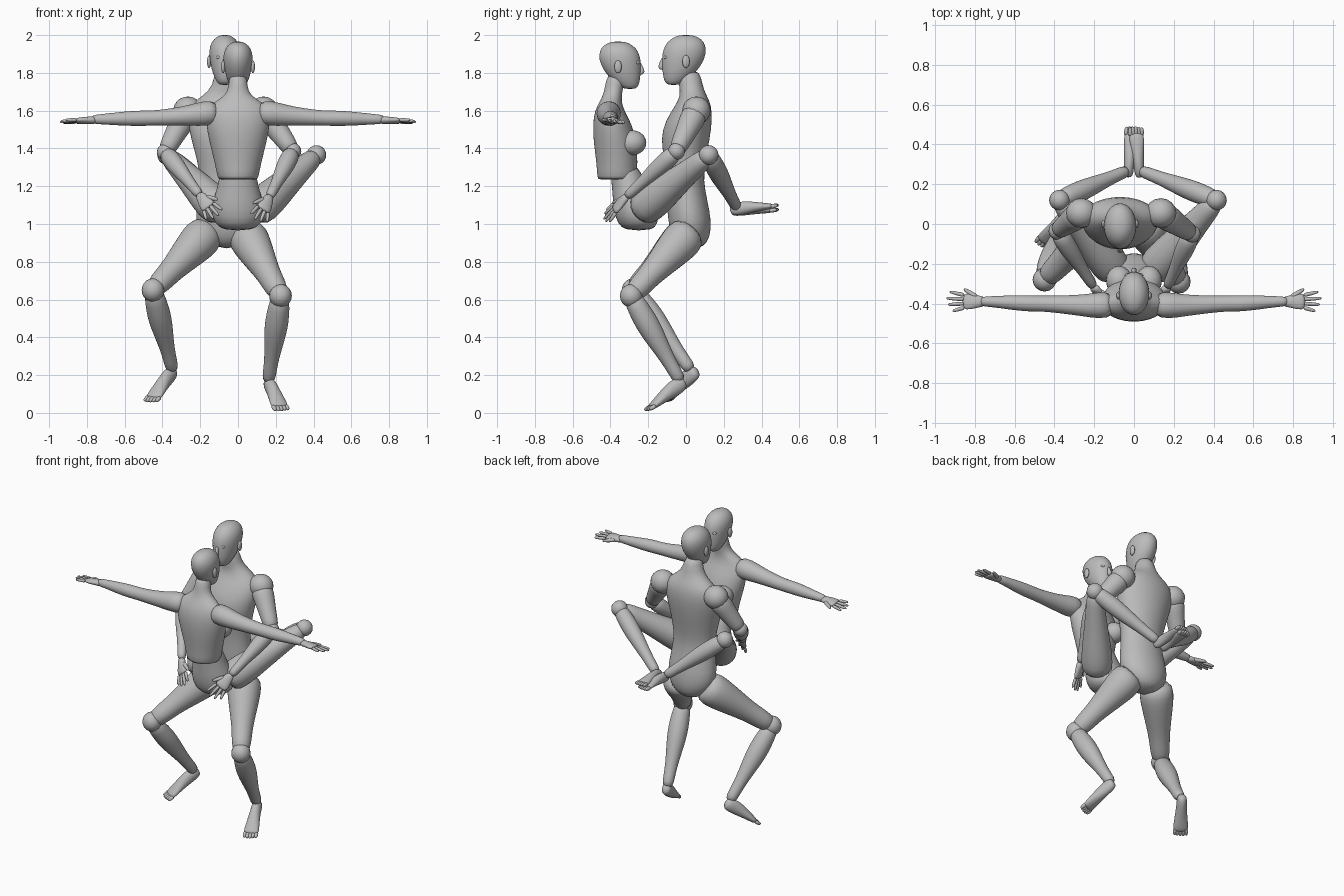
import bpy, bmesh, math
from mathutils import Vector as V

if "Cube" in bpy.data.objects:
    bpy.data.objects.remove(bpy.data.objects["Cube"])

grey = bpy.data.materials.new("mannequin grey")
grey.diffuse_color = (0.5, 0.5, 0.5, 1)
grey.use_nodes = True
grey.node_tree.nodes["Principled BSDF"].inputs["Base Color"].default_value = grey.diffuse_color


def loft(name, stations, side=(1, 0, 0), axis=None, seg=16, level=1):
    """Skin elliptical rings (x, y, z, half width, half depth)."""
    bm = bmesh.new()
    rings = []
    n = len(stations)
    for i, s in enumerate(stations):
        c = V(s[:3])
        t = V(axis) if axis else V(stations[min(i + 1, n - 1)][:3]) - V(stations[max(i - 1, 0)][:3])
        t.normalize()
        u = V(side) - t * V(side).dot(t)
        u.normalize()
        w = t.cross(u)
        rings.append([bm.verts.new(c + u * s[3] * math.cos(2 * math.pi * k / seg)
                                   + w * s[4] * math.sin(2 * math.pi * k / seg)) for k in range(seg)])
    for a, b in zip(rings, rings[1:]):
        for k in range(seg):
            j = (k + 1) % seg
            bm.faces.new((a[k], a[j], b[j], b[k]))
    bm.faces.new(rings[0][::-1])
    bm.faces.new(rings[-1])
    bmesh.ops.recalc_face_normals(bm, faces=bm.faces[:])
    return finish(name, bm, level)


def finish(name, bm, level=0):
    me = bpy.data.meshes.new(name)
    bm.to_mesh(me)
    bm.free()
    me.materials.append(grey)
    for p in me.polygons:
        p.use_smooth = True
    ob = bpy.data.objects.new(name, me)
    bpy.context.collection.objects.link(ob)
    if level:
        ob.modifiers.new("smooth", 'SUBSURF').levels = level
    return ob


def ball(name, c, r):
    bm = bmesh.new()
    bmesh.ops.create_uvsphere(bm, u_segments=16, v_segments=10, radius=1)
    for v in bm.verts:
        v.co = V([v.co[i] * r[i] + c[i] for i in range(3)])
    return finish(name, bm)


def limb(name, p, q, radii, side=(1, 0.3, 0.2)):
    """Straight limb, radii evenly spaced from p to q."""
    p, q = V(p), V(q)
    n = len(radii) - 1
    return loft(name, [(*p.lerp(q, i / n), r, r) for i, r in enumerate(radii)], side)


def hand(name, wrist, d, across, size=0.18):
    """Palm, four fingers and a thumb (on the +across side)."""
    w, d, a = V(wrist), V(d).normalized(), V(across)
    a = (a - d * a.dot(d)).normalized()
    loft(name + "_palm", [(*(w + d * size * f), hw, hd) for f, hw, hd in
                          ((-.08, .025, .022), (.12, .03, .02), (.35, .042, .018), (.56, .042, .014))], a)
    for i, ln in enumerate((.38, .46, .42, .3)):
        b = w + d * size * .5 + a * (.032 - .021 * i)
        e = b + d * size * ln * 1.1 + a * (.018 - .012 * i)
        limb(f"{name}_finger_{i}", b, e, (.011, .01, .009, .006), a)
    b = w + d * size * .15 + a * .02
    limb(name + "_thumb", b, b + d * size * .38 + a * .045, (.014, .013, .011, .007), a)


def foot(name, heel, toe, side, w=.045):
    """Foot lofted from heel to toes, with toe tips."""
    h, t, s = V(heel), V(toe), V(side)
    f = (t - h).normalized()
    s = (s - f * s.dot(f)).normalized()
    up = f.cross(s)
    if up.z < 0:
        up = -up
    loft(name, [(*(h.lerp(t, k) + up * o), hw * w, hd * w) for k, o, hw, hd in
                ((0, .01, .5, .6), (.1, .012, .72, .95), (.3, .012, .72, 1.0), (.55, .003, .9, .72),
                 (.78, -.008, 1.08, .48), (.9, -.012, 1.0, .36))], s)
    for i in range(5):
        b = h.lerp(t, .83) - up * .012 + s * w * (-.8 + .4 * i)
        limb(f"{name}_toe_{i}", b, b + f * (.05 - .004 * abs(i - 1.5)), (.012, .012, .011, .007), s)


def head(name, c, front, sc=1.0):
    """Bald head; front is -1 or +1 along y."""
    x, y, z = c
    prof = ((-.135, .055, .03, .03), (-.115, .045, .045, .06), (-.07, .025, .066, .088), (-.02, .008, .077, .108),
            (.03, -.002, .084, .118), (.075, -.008, .08, .11), (.11, -.012, .06, .085), (.132, -.012, .025, .035))
    loft(name, [(x, y + front * o * sc, z + h * sc, a * sc, b * sc) for h, o, a, b in prof], axis=(0, 0, 1), seg=20)
    loft(name + "_nose", [(x, y + front * o * sc, z + h * sc, a, a) for h, o, a in
                          ((.015, .108, .008), (-.015, .117, .012), (-.04, .122, .017), (-.055, .112, .012))],
         axis=(0, 0, 1), seg=8)
    loft(name + "_lips", [(x + k * .026, y + front * (.1 - .012 * abs(k)) * sc, z - .075 * sc, r, r)
                          for k, r in ((-1, .004), (-.4, .01), (.4, .01), (1, .004))], (0, 0, 1), seg=8)
    for s in (-1, 1):
        ball(f"{name}_ear_{s}", (x + s * .083 * sc, y - front * .012, z - .01), (.011, .02, .034))
        ball(f"{name}_eye_{s}", (x + s * .031, y + front * .094 * sc, z + .012), (.016, .012, .01))


# standing figure: torso with neck, head
loft("standing_torso", [
    (-.06, .03, .87, .06, .06), (-.06, .025, .93, .14, .105), (-.06, .02, 1.02, .17, .115),
    (-.06, .005, 1.12, .155, .11), (-.06, -.005, 1.23, .14, .097), (-.065, -.005, 1.33, .15, .108),
    (-.07, -.005, 1.45, .18, .132), (-.07, .015, 1.55, .2, .125), (-.07, .04, 1.63, .19, .095),
    (-.07, .04, 1.68, .115, .07), (-.07, .025, 1.73, .062, .062), (-.07, .015, 1.82, .055, .06)],
    axis=(0, 0, 1), seg=24)
head("standing_head", (-.07, -.012, 1.87), -1)

# standing legs: hip, knee, ankle, heel, toe
for n, hip, knee, ankle, heel, toe, side in (
        ("left", (-.15, .03, .97), (-.45, -.28, .65), (-.345, .03, .22), (-.335, .065, .215), (-.47, -.12, .07), (1, -.5, 0)),
        ("right", (.03, .03, .97), (.225, -.29, .62), (.16, -.025, .16), (.155, .0, .155), (.235, -.215, .025), (1, .3, 0))):
    limb(f"standing_{n}_thigh", hip, knee, (.095, .11, .1, .088, .075, .065, .062, .05))
    limb(f"standing_{n}_shin", knee, ankle, (.05, .058, .064, .06, .05, .04, .036, .036))
    ball(f"standing_{n}_knee", knee, (.06, .06, .062))
    foot(f"standing_{n}_foot", heel, toe, side)

# standing arms: shoulder, elbow, wrist, hand tip
for n, sh, el, wr, tip, across in (
        ("left", (-.265, .055, 1.6), (-.385, -.035, 1.38), (-.2, -.32, 1.15), (-.12, -.42, 1.04), (.7, 0, .7)),
        ("right", (.135, .055, 1.6), (.29, -.05, 1.385), (.165, -.32, 1.14), (.11, -.42, 1.03), (-.7, 0, .7))):
    ball(f"standing_{n}_shoulder", sh, (.078, .075, .075))
    limb(f"standing_{n}_upper_arm", sh, el, (.065, .07, .062, .056, .05, .044))
    ball(f"standing_{n}_elbow", el, (.045, .045, .045))
    limb(f"standing_{n}_forearm", el, wr, (.044, .05, .048, .04, .032, .028, .027))
    hand(f"standing_{n}_hand", wr, V(tip) - V(wr), across)

# carried figure: pelvis, upper body with neck, head
loft("carried_pelvis", [
    (0, -.25, .965, .07, .07), (0, -.255, 1.0, .13, .11), (0, -.265, 1.08, .145, .12), (0, -.285, 1.15, .125, .105),
    (0, -.31, 1.23, .1, .085), (0, -.33, 1.32, .095, .08)], axis=(0, 0, 1), seg=20)
loft("carried_torso", [
    (0, -.365, 1.235, .102, .1), (0, -.365, 1.24, .108, .105), (0, -.365, 1.33, .125, .11), (0, -.375, 1.43, .152, .115),
    (0, -.39, 1.53, .172, .105), (0, -.405, 1.6, .165, .078), (0, -.4, 1.645, .13, .06), (0, -.39, 1.68, .065, .05),
    (0, -.38, 1.73, .048, .048), (0, -.365, 1.8, .048, .052)], axis=(0, 0, 1), seg=24)
head("carried_head", (0, -.348, 1.842), 1, .95)

# carried arms stretched out, chest, and folded legs
for n, s, knee in (("left", -1, (-.375, .12, 1.365)), ("right", 1, (.415, .12, 1.365))):
    ball(f"carried_{n}_breast", (s * .075, -.285, 1.43), (.066, .075, .066))
    loft(f"carried_{n}_arm", [(s * x, y, z, r, r) for x, y, z, r in (
        (.1, -.405, 1.59, .065), (.18, -.41, 1.585, .068), (.25, -.41, 1.575, .056), (.36, -.405, 1.565, .046),
        (.46, -.4, 1.56, .04), (.53, -.4, 1.56, .042), (.62, -.395, 1.557, .037), (.72, -.39, 1.555, .027),
        (.78, -.39, 1.553, .025))], (0, 0, 1))
    hand(f"carried_{n}_hand", (s * .76, -.39, 1.55), (s, 0, -.04), (0, 1, -.15), .185)
    hip, ankle = (s * .085, -.25, 1.06), (s * .03, .27, 1.085)
    limb(f"carried_{n}_thigh", hip, knee, (.09, .1, .095, .085, .075, .066, .058, .048))
    ball(f"carried_{n}_knee", knee, (.052, .052, .052))
    limb(f"carried_{n}_shin", knee, ankle, (.046, .052, .054, .05, .043, .036, .032, .032))
    foot(f"carried_{n}_foot", (s * .03, .235, 1.06), (s * .008, .485, 1.1 + s * .012), (1, 0, 0), .036)
